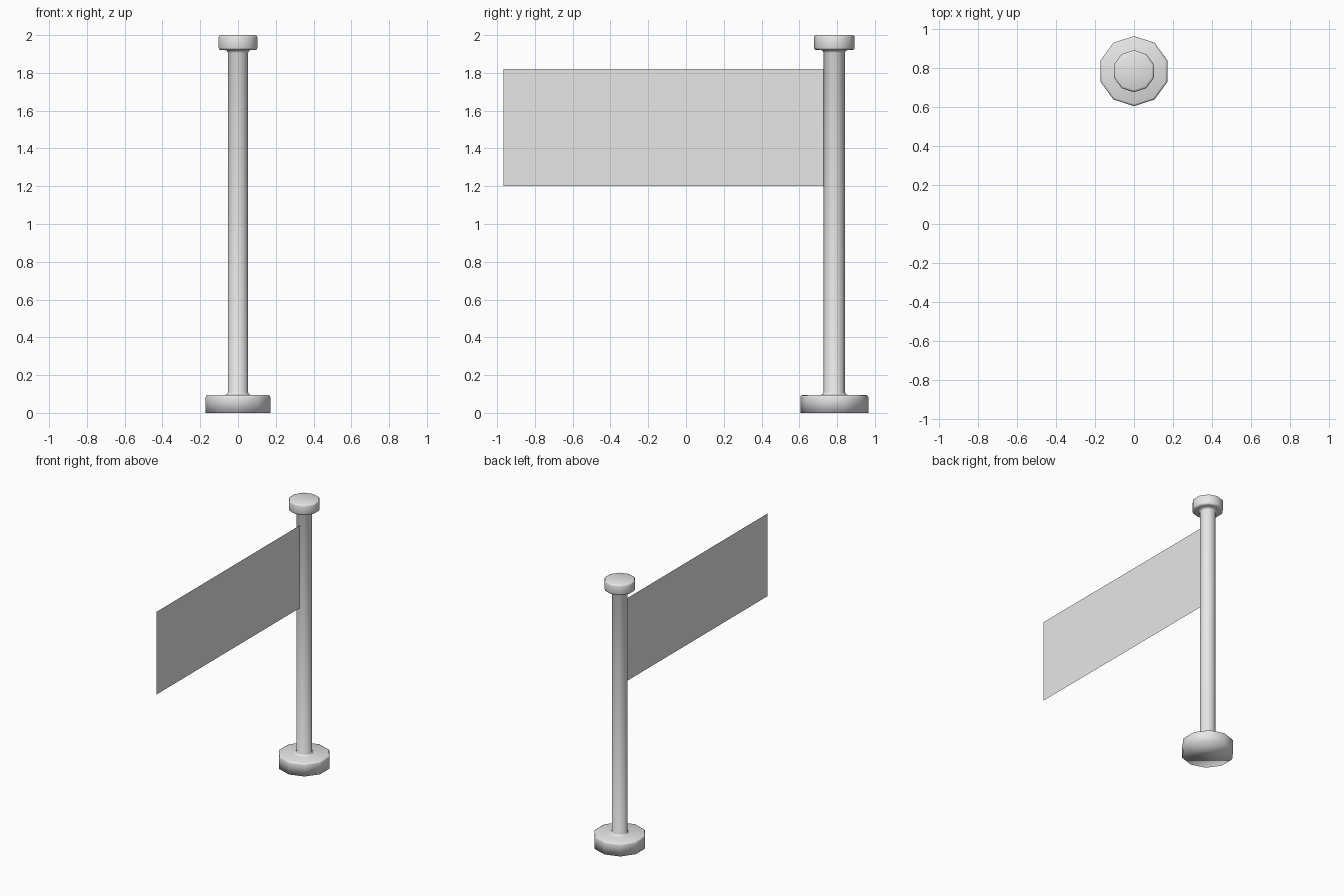
import bpy
import bmesh
from math import cos, sin, pi

SIDES = 10
POLE_Y = 0.785

cube = bpy.data.objects.get("Cube")
if cube:
    bpy.data.objects.remove(cube, do_unlink=True)

grey = bpy.data.materials.new("light_grey")
grey.use_nodes = True
grey.diffuse_color = (0.8, 0.8, 0.8, 1)
grey.node_tree.nodes["Principled BSDF"].inputs["Base Color"].default_value = (0.8, 0.8, 0.8, 1)


def finish(name, bm, smooth):
    mesh = bpy.data.meshes.new(name)
    bm.normal_update()
    for face in bm.faces:
        face.smooth = smooth
    bm.to_mesh(mesh)
    bm.free()
    mesh.materials.append(grey)
    obj = bpy.data.objects.new(name, mesh)
    bpy.context.collection.objects.link(obj)
    return obj


def lathe(name, profile):
    """Spin a bottom-to-top (radius, height) profile around the pole axis."""
    bm = bmesh.new()
    rings = []
    for radius, z in profile:
        angles = [pi / 2 + 2 * pi * i / SIDES for i in range(SIDES)]
        rings.append([bm.verts.new((radius * cos(a), POLE_Y + radius * sin(a), z)) for a in angles])
    for low, high in zip(rings, rings[1:]):
        for i in range(SIDES):
            j = (i + 1) % SIDES
            bm.faces.new((low[i], low[j], high[j], high[i]))
    bm.faces.new(rings[0][::-1])
    bm.faces.new(rings[-1])
    return finish(name, bm, True)


# Foot, shaft and knob turned as one continuous post
lathe("flag_post", [
    (0.18, 0), (0.18, 0.083), (0.177, 0.091), (0.168, 0.095),   # foot
    (0.072, 0.095), (0.061, 0.099), (0.056, 0.109),             # lower fillet
    (0.056, 1.906), (0.061, 1.917), (0.072, 1.921),             # upper fillet
    (0.096, 1.921), (0.105, 1.925), (0.108, 1.934),             # knob underside
    (0.108, 1.988), (0.105, 1.996), (0.096, 2.0),               # knob top
])

# Flat banner sheet reaching forward from the shaft
bm = bmesh.new()
corners = [(-0.965, 1.2), (-0.965, 1.82), (0.74, 1.82), (0.74, 1.2)]
bm.faces.new([bm.verts.new((0, y, z)) for y, z in corners])
finish("banner", bm, False)
